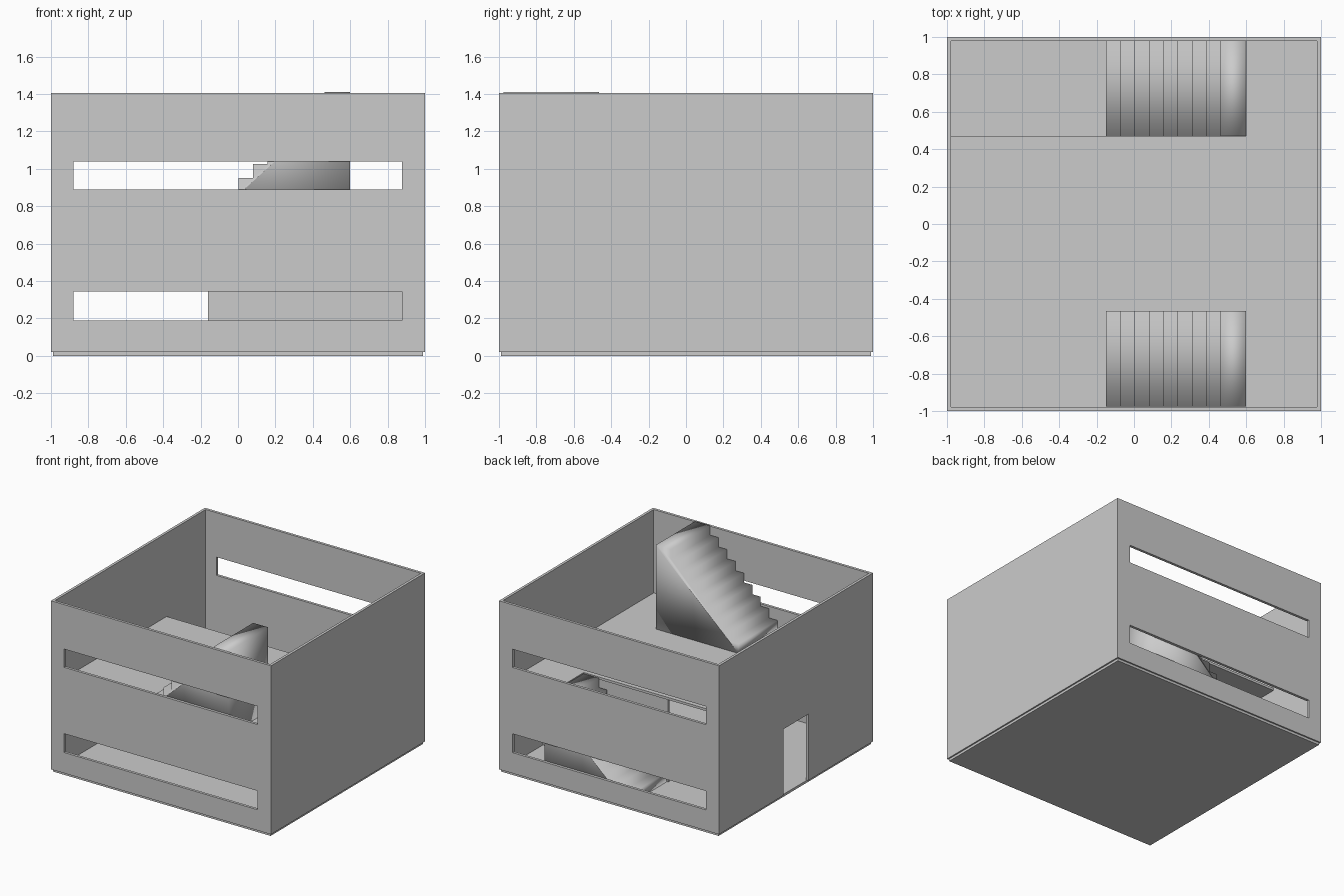
import bpy, bmesh

if "Cube" in bpy.data.objects:
    bpy.data.objects.remove(bpy.data.objects["Cube"])

grey = bpy.data.materials.new("concrete_grey")
grey.diffuse_color = (0.6, 0.6, 0.6, 1)
grey.use_nodes = True
grey.node_tree.nodes["Principled BSDF"].inputs["Base Color"].default_value = grey.diffuse_color


def extrude(name, profile, lo, hi, axis):
    """Prism from a closed 2D profile, extruded along y (xz profile) or z (xy profile)."""
    def put(p, h):
        return (p[0], h, p[1]) if axis == "y" else (p[0], p[1], h)
    bm = bmesh.new()
    a = [bm.verts.new(put(p, lo)) for p in profile]
    b = [bm.verts.new(put(p, hi)) for p in profile]
    bm.faces.new(a)
    bm.faces.new(b)
    n = len(profile)
    for i in range(n):
        j = (i + 1) % n
        bm.faces.new((a[i], a[j], b[j], b[i]))
    bmesh.ops.recalc_face_normals(bm, faces=bm.faces)
    mesh = bpy.data.meshes.new(name)
    bm.to_mesh(mesh)
    bm.free()
    mesh.materials.append(grey)
    ob = bpy.data.objects.new(name, mesh)
    bpy.context.collection.objects.link(ob)
    return ob


def box(name, x0, x1, y0, y1, z0, z1):
    return extrude(name, [(x0, y0), (x1, y0), (x1, y1), (x0, y1)], z0, z1, "z")


# Outer walls: open shell with long window slots and a doorway
walls = box("outer_walls", -1, 1, -1, 1, 0.02, 1.405)
cutters = [
    box("room_cutter", -0.978, 0.978, -0.978, 0.978, -0.1, 1.6),
    box("lower_window_cutter", -0.88, 0.876, -1.2, 1.2, 0.19, 0.345),
    box("upper_window_cutter", -0.88, 0.876, -1.2, 1.2, 0.89, 1.04),
    box("door_cutter", -1.2, -0.8, -0.16, 0.16, -0.1, 0.565),
]
bpy.context.view_layer.objects.active = walls
for c in cutters:
    c.hide_render = True
    mod = walls.modifiers.new(c.name, "BOOLEAN")
    mod.operation = "DIFFERENCE"
    mod.solver = "EXACT"
    mod.object = c
    bpy.ops.object.modifier_apply(modifier=mod.name)
for c in cutters:
    bpy.data.objects.remove(c)

# Ground slab
box("ground_floor", -0.988, 0.988, -0.988, 0.988, 0.0, 0.02)

# Upper floor, with a stairwell notch in the back left
extrude("upper_floor",
        [(-0.98, -0.98), (0.98, -0.98), (0.98, 0.98),
         (0.6, 0.98), (0.6, 0.47), (-0.98, 0.47)], 0.70, 0.72, "z")

# Partition wall in front of the lower stairs
box("partition_wall", -0.16, 0.978, 0.44, 0.46, 0.0, 0.70)

# Solid flights of nine steps, the last one a deep landing
STEPS, RUN, RISE = 9, 0.0767, 0.0767


def stairs(name, y0, y1, base):
    profile = [(0.6, base), (-0.15, base)]
    for i in range(STEPS):
        x, z = -0.15 + i * RUN, base + (i + 1) * RISE
        profile += [(x, z), (x + RUN if i < STEPS - 1 else 0.6, z)]
    ob = extrude(name, profile, y0, y1, "y")
    ob.data.shade_smooth()


stairs("lower_stairs", 0.47, 0.978, 0.02)
stairs("upper_stairs", -0.975, -0.465, 0.72)
